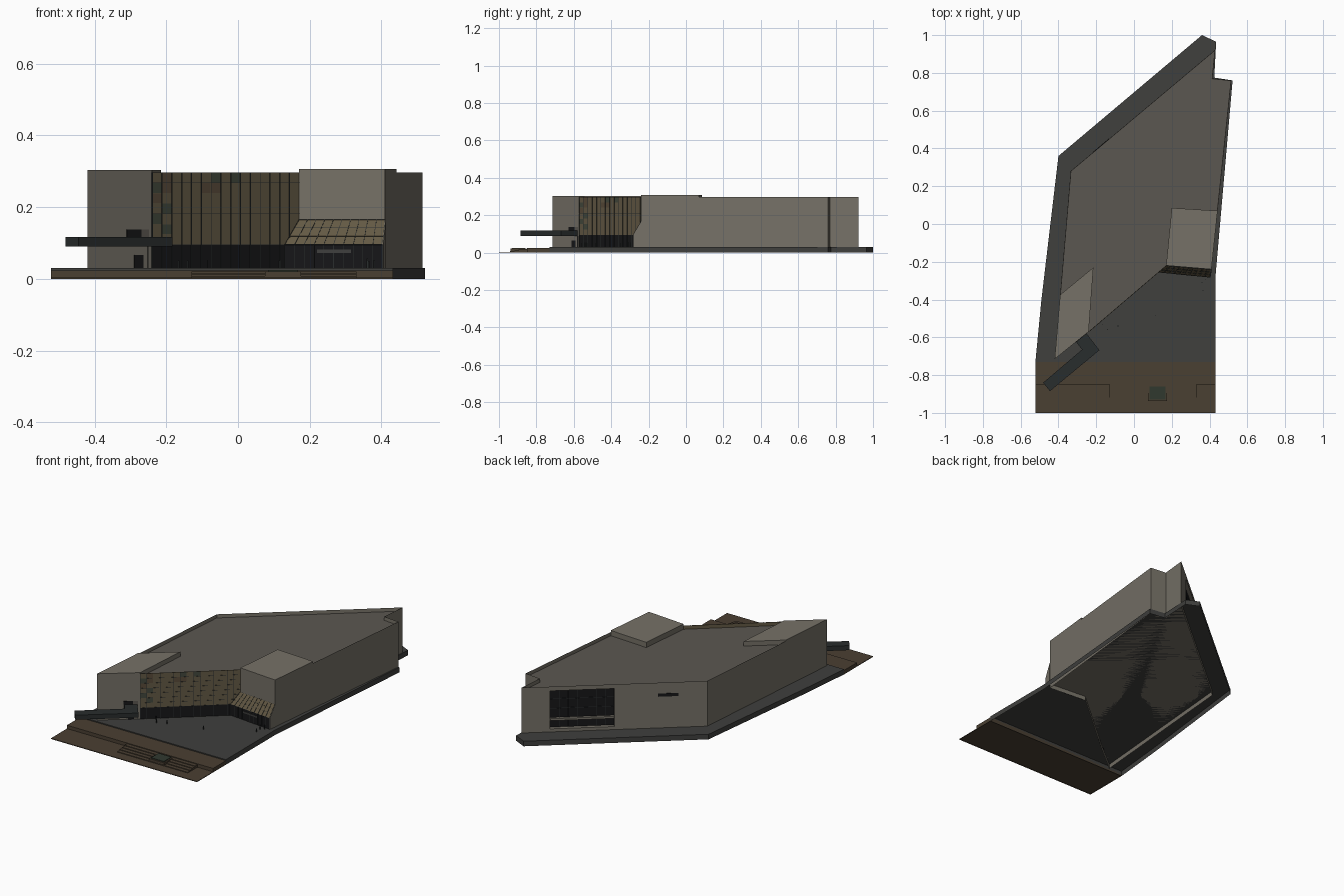
import bpy, bmesh, random
from mathutils import Vector

if "Cube" in bpy.data.objects:
    bpy.data.objects.remove(bpy.data.objects["Cube"])

random.seed(4)


def mat(name, r, g, b):
    m = bpy.data.materials.new(name)
    m.diffuse_color = (r, g, b, 1)
    m.use_nodes = True
    m.node_tree.nodes["Principled BSDF"].inputs["Base Color"].default_value = m.diffuse_color
    return m


STONE = mat("stone", 0.18, 0.165, 0.135)
ROOF = mat("roof_grey", 0.105, 0.096, 0.082)
SLAB = mat("dark_paving", 0.05, 0.05, 0.047)
BROWN = mat("brown_paving", 0.068, 0.05, 0.032)
GOLD = mat("gold_panel", 0.125, 0.10, 0.058)
GREEN = mat("green_panel", 0.055, 0.065, 0.045)
HEDGE = mat("hedge_green", 0.03, 0.04, 0.028)
RUST = mat("rust_panel", 0.10, 0.07, 0.042)
GLASS = mat("dark_glass", 0.008, 0.008, 0.009)
METAL = mat("dark_metal", 0.022, 0.026, 0.026)


def finish(name, bm, material):
    bmesh.ops.recalc_face_normals(bm, faces=bm.faces)
    me = bpy.data.meshes.new(name)
    bm.to_mesh(me)
    bm.free()
    me.materials.append(material)
    ob = bpy.data.objects.new(name, me)
    bpy.context.collection.objects.link(ob)
    return ob


def add_loft(bm, bottom, top, floor=True, roof=True):
    """Solid between two matching rings of 3D points, ends optional."""
    a = [bm.verts.new(p) for p in bottom]
    b = [bm.verts.new(p) for p in top]
    n = len(a)
    if floor:
        bm.faces.new(a[::-1])
    cap = bm.faces.new(b) if roof else None
    for i in range(n):
        j = (i + 1) % n
        bm.faces.new((a[i], a[j], b[j], b[i]))
    return cap


def prism(name, pts, z0, z1, material, floor=True, roof=True):
    bm = bmesh.new()
    add_loft(bm, [(x, y, z0) for x, y in pts], [(x, y, z1) for x, y in pts], floor, roof)
    return finish(name, bm, material)


def rect(x0, x1, y0, y1):
    return [(x0, y0), (x1, y0), (x1, y1), (x0, y1)]


def wall_boxes(name, wall, boxes, material):
    """Boxes along a wall line: (t0, t1, z0, z1, inner depth, outer depth)."""
    p, q = Vector(wall[0]), Vector(wall[1])
    d = q - p
    n = Vector((d.y, -d.x)).normalized()
    bm = bmesh.new()
    for t0, t1, z0, z1, d0, d1 in boxes:
        ring = [p + d * t0 + n * d1, p + d * t1 + n * d1, p + d * t1 + n * d0, p + d * t0 + n * d0]
        add_loft(bm, [(*v, z0) for v in ring], [(*v, z1) for v in ring])
    return finish(name, bm, material)


# key plan corners
A, B, C, D = (-0.42, -0.715), (-0.24, -0.57), (0.17, -0.22), (0.41, -0.24)
E, F, G, H = (0.515, 0.76), (0.415, 0.77), (0.43, 0.922), (-0.335, 0.28)
C2, D2 = (0.13, -0.255), (0.403, -0.282)
front, entry, back = (B, C), (A, B), (G, H)
plan = [A, B, C, D, E, F, G, H]

# hollow podium, with the hall walls carried down inside it
prism("podium_slab", [(-0.522, -0.73), (0.432, -0.73), (0.432, -0.27), (0.522, 0.76), (0.425, 0.775),
                      (0.435, 0.965), (0.36, 1.0), (-0.40, 0.36), (-0.49, -0.4)], 0, 0.03, SLAB, floor=False)
prism("foundation_walls", plan, 0.004, 0.03, STONE, floor=False, roof=False)

# plaza
prism("street_pavement", rect(-0.522, 0.432, -1.0, -0.73), 0, 0.004, BROWN, floor=False)
prism("upper_terrace", rect(-0.522, 0.432, -0.85, -0.73), 0.004, 0.024, BROWN, floor=False)
for i in range(4):
    y = -0.94 + i * 0.0225
    prism(f"plaza_step_{i}", rect(-0.13, 0.33, y, -0.85), 0.004 + i * 0.004, 0.008 + i * 0.004, BROWN, floor=False)
prism("planter_box", rect(0.075, 0.175, -0.938, -0.852), 0.004, 0.021, BROWN)
prism("planter_hedge", rect(0.083, 0.167, -0.93, -0.86), 0.021, 0.025, HEDGE)

# main hall with thin parapet
bm = bmesh.new()
cap = add_loft(bm, [(*p, 0.03) for p in plan], [(*p, 0.297) for p in plan])
bmesh.ops.recalc_face_normals(bm, faces=bm.faces)
bmesh.ops.inset_region(bm, faces=[cap], thickness=0.001, use_even_offset=True)
bmesh.ops.translate(bm, verts=cap.verts, vec=(0, 0, -0.021))
cap.material_index = 1
hall = finish("main_hall", bm, STONE)
hall.data.materials.append(ROOF)

# recessed rear window
cutter = wall_boxes("rear_window_cutter", back, [(0.155, 0.50, 0.048, 0.272, -0.025, 0.02)], STONE)
mod = hall.modifiers.new("rear_recess", 'BOOLEAN')
mod.operation = 'DIFFERENCE'
mod.solver = 'EXACT'
mod.object = cutter
bpy.context.view_layer.objects.active = hall
bpy.ops.object.modifier_apply(modifier=mod.name)
bpy.data.objects.remove(cutter)
wall_boxes("rear_glass", back, [(0.156, 0.499, 0.049, 0.271, -0.026, -0.02)], GLASS)
wall_boxes("rear_sill_band", back, [(0.156, 0.499, 0.094, 0.106, -0.024, -0.004)], STONE)
wall_boxes("rear_mullions", back,
           [(0.155 + 0.05 * i - 0.001, 0.155 + 0.05 * i + 0.001, 0.05, 0.27, -0.021, -0.018) for i in range(1, 7)]
           + [(0.156, 0.499, z, z + 0.002, -0.021, -0.018) for z in (0.16, 0.215)], METAL)
wall_boxes("rear_slot_window", back, [(0.735, 0.845, 0.215, 0.233, -0.01, 0.002)], GLASS)

# raised roof blocks
prism("tower_block", [C, D, (0.4425, 0.07), (0.20, 0.085)], 0.276, 0.307, STONE, floor=False)
prism("left_block", [A, B, (-0.215, -0.23), (-0.391, -0.375)], 0.276, 0.303, STONE, floor=False)

# front curtain wall: glass base, gold panels, grid
wall_boxes("lobby_glass", front, [(0, 0.91, 0.03, 0.095, -0.002, 0.001)], GLASS)
wall_boxes("gold_facade", front, [(0, 1, 0.095, 0.297, -0.001, 0.001)], GOLD)
COLS, ROWS, Z0, Z1 = 15, 7, 0.095, 0.297
dz = (Z1 - Z0) / ROWS
wall_boxes("facade_mullions", front,
           [(i / COLS - 0.0015, i / COLS + 0.0015, 0.03, Z1, 0, 0.003) for i in range(COLS)], METAL)
wall_boxes("facade_transoms", front,
           [(0, 1 if r else 0.9, Z0 + r * dz - 0.0004, Z0 + r * dz + 0.0004, 0, 0.002) for r in range(ROWS)], METAL)
for name, m, cells in (("green_tiles", GREEN, [(0, 5), (0, 2), (1, 1), (1, 3), (6, 6), (8, 6)]),
                       ("rust_tiles", RUST, [(1, 5), (5, 5), (6, 5), (0, 4), (1, 6)])):
    wall_boxes(name, front, [((c + 0.05) / COLS, (c + 0.95) / COLS, Z0 + r * dz + 0.0006, Z0 + (r + 1) * dz - 0.0006,
                              0, 0.0016) for c, r in cells], m)

# sloped gold hood under the tower, with lobby below
prism("tower_lobby_glass", [C2, D2, D, C], 0.03, 0.095, GLASS)
wall_boxes("lobby_counter_band", (C2, D2), [(0.33, 0.68, 0.072, 0.082, 0, 0.002)], SLAB)
bm = bmesh.new()
low = [Vector((*p, 0.095)) for p in (C2, D2)]
high = [Vector((*p, 0.165)) for p in (C, D)]
inner = [Vector((*p, 0.095)) for p in (C, D)]
add_loft(bm, [low[0], high[0], inner[0]], [low[1], high[1], inner[1]])
finish("sloped_hood", bm, GOLD)

# stone cheek closing the right end of the hood
bm = bmesh.new()
cheek = [Vector((*D2, 0.03)), Vector((*D, 0.03)), high[1], low[1]]
add_loft(bm, cheek, [p + Vector((0.002, 0, 0)) for p in cheek])
finish("hood_end_wall", bm, STONE)

# ribs on the hood
bm = bmesh.new()
lift = Vector((0, -0.0015, 0.001))


def strip(a0, a1, b0, b1):
    ring = [a0, a1, b1, b0]
    add_loft(bm, ring, [p + lift for p in ring])


N = 10
for i in range(N + 1):
    t0, t1 = max(0, i / N - 0.003), min(1, i / N + 0.003)
    strip(low[0].lerp(low[1], t0), low[0].lerp(low[1], t1), high[0].lerp(high[1], t0), high[0].lerp(high[1], t1))
for s in (0.0, 0.33, 0.66, 0.985):
    strip(low[0].lerp(high[0], s), low[1].lerp(high[1], s),
          low[0].lerp(high[0], s + 0.012), low[1].lerp(high[1], s + 0.012))
finish("hood_ribs", bm, METAL)
wall_boxes("tower_lobby_mullions", (C2, D2),
           [(i / N - 0.003, i / N + 0.003, 0.03, 0.095, -0.001, 0.002) for i in range(N + 1)], METAL)

# entrance canopy and openings in the left block
prism("entrance_canopy", [(-0.481, -0.84), (-0.445, -0.885), (-0.183, -0.668), (-0.255, -0.575),
                          (-0.308, -0.622), (-0.275, -0.665)], 0.09, 0.117, METAL)
wall_boxes("entry_window", entry, [(0.61, 0.83, 0.117, 0.137, -0.005, 0.002)], GLASS)
wall_boxes("entry_side_panel", entry, [(0.83, 0.95, 0.117, 0.137, -0.005, 0.0015)], ROOF)
wall_boxes("entry_door", entry, [(0.72, 0.86, 0.03, 0.066, -0.005, 0.002)], GLASS)
wall_boxes("entry_corner_trim", entry, [(0.93, 0.94, 0.03, 0.09, -0.005, 0.002)], SLAB)

# slim visitor figures on the podium
bm = bmesh.new()
for x, y in [(-0.165, -0.53), (-0.14, -0.56), (-0.085, -0.54), (0.115, -0.485), (0.365, -0.35),
             (0.38, -0.295), (0.36, -0.31)]:
    h = random.uniform(0.02, 0.028)
    ring = rect(x - 0.002, x + 0.002, y - 0.0015, y + 0.0015)
    add_loft(bm, [(*p, 0.03) for p in ring], [(*p, 0.03 + h) for p in ring])
finish("visitor_figures", bm, METAL)
